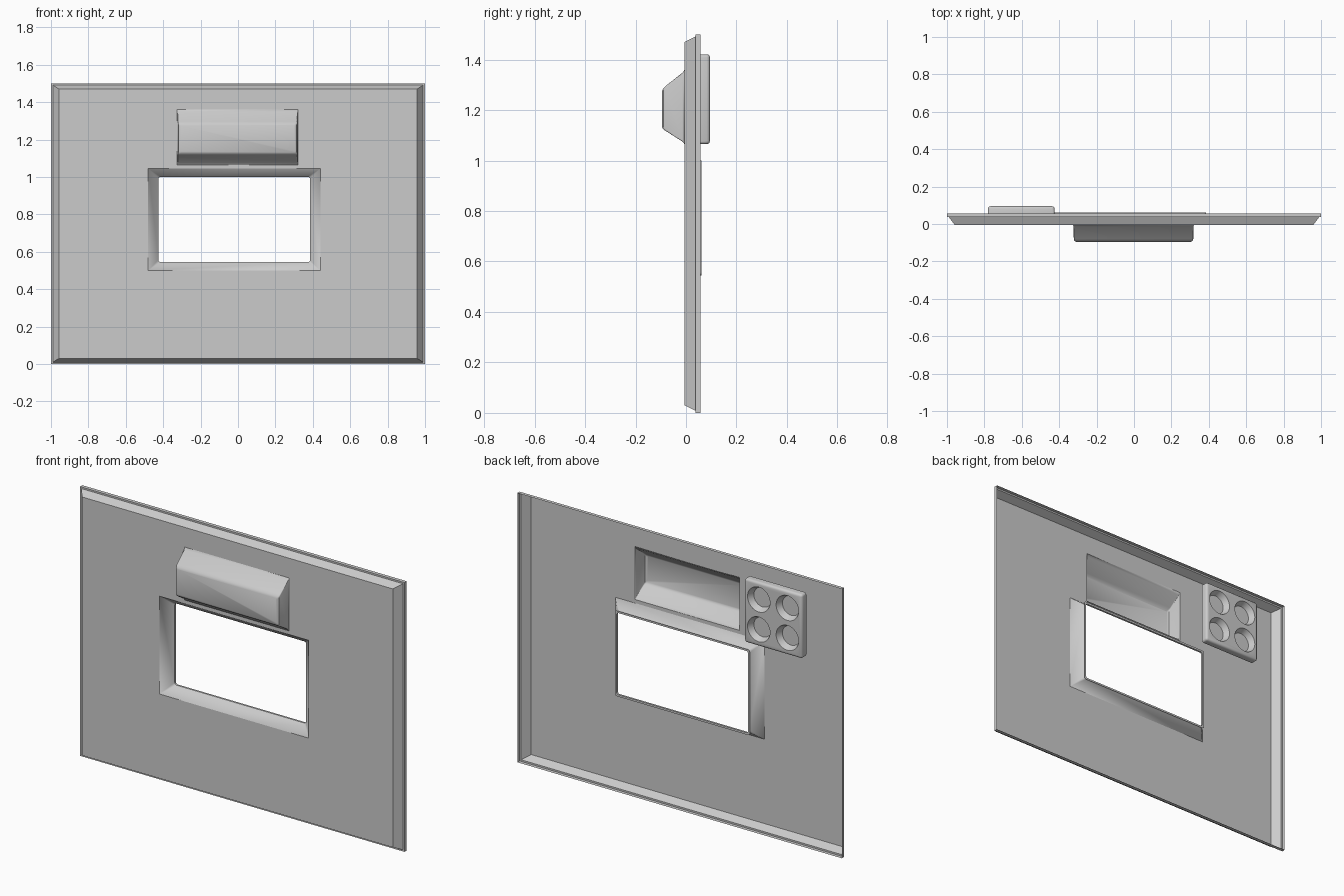
import bpy, bmesh, math
from mathutils import Matrix

if "Cube" in bpy.data.objects:
    bpy.data.objects.remove(bpy.data.objects["Cube"])

FRONT = -0.006   # y of the flat front sheet


def rect(x0, x1, z0, z1, y, r=0.0, n=4):
    """Rounded rectangle loop in the xz plane."""
    pts = []
    for cx, cz, a in ((x1 - r, z1 - r, 0), (x0 + r, z1 - r, 90),
                      (x0 + r, z0 + r, 180), (x1 - r, z0 + r, 270)):
        for i in range(n + 1):
            t = math.radians(a + 90 * i / n)
            pts.append((cx + r * math.cos(t), y, cz + r * math.sin(t)))
    return pts


def loft(bm, loops, cap=False):
    rings = [[bm.verts.new(p) for p in lp] for lp in loops]
    for a, b in zip(rings, rings[1:]):
        for i in range(len(a)):
            j = (i + 1) % len(a)
            bm.faces.new((a[i], a[j], b[j], b[i]))
    if cap:
        bm.faces.new(rings[-1])


def finish(bm, name):
    me = bpy.data.meshes.new(name)
    bm.to_mesh(me)
    bm.free()
    ob = bpy.data.objects.new(name, me)
    bpy.context.collection.objects.link(ob)
    return ob


def smooth(ob):
    bpy.ops.object.select_all(action='DESELECT')
    ob.select_set(True)
    bpy.context.view_layer.objects.active = ob
    bpy.ops.object.shade_smooth_by_angle(angle=math.radians(30))


# --- formed wall panel: flat sheet with openings for window and bump
bm = bmesh.new()
xs = [-0.958, -0.48, -0.325, 0.32, 0.44, 0.958]
zs = [0.03, 0.5, 1.045, 1.065, 1.36, 1.47]
grid = [[bm.verts.new((x, FRONT, z)) for z in zs] for x in xs]
for i in range(5):
    for j in range(5):
        if (j == 1 and 1 <= i <= 3) or (j == 3 and i == 2):
            continue
        bm.faces.new((grid[i][j], grid[i + 1][j], grid[i + 1][j + 1], grid[i][j + 1]))

# sloped border and rim
loft(bm, [rect(-0.958, 0.958, 0.03, 1.47, FRONT),
          rect(-0.99, 0.99, 0.009, 1.491, 0.037),
          rect(-1, 1, 0, 1.5, 0.037),
          rect(-1, 1, 0, 1.5, 0.057)])

# window funnel with a small lip behind
loft(bm, [rect(-0.48, 0.44, 0.5, 1.045, FRONT),
          rect(-0.425, 0.385, 0.545, 1.0, 0.05, 0.012),
          rect(-0.425, 0.385, 0.545, 1.0, 0.061, 0.012),
          rect(-0.436, 0.396, 0.534, 1.011, 0.061, 0.012)])

# hollow bump above the window, sloped above and below
loft(bm, [rect(-0.325, 0.32, 1.065, 1.36, FRONT),
          rect(-0.323, 0.318, 1.075, 1.348, -0.014, 0.003),
          rect(-0.322, 0.317, 1.117, 1.296, -0.080, 0.006),
          rect(-0.319, 0.314, 1.123, 1.287, -0.089, 0.008),
          rect(-0.310, 0.305, 1.132, 1.277, -0.095, 0.008)], cap=True)
bmesh.ops.remove_doubles(bm, verts=bm.verts, dist=0.0005)
bmesh.ops.recalc_face_normals(bm, faces=bm.faces)
bm.faces.ensure_lookup_table()
if bm.faces[0].normal.y > 0:
    bmesh.ops.reverse_faces(bm, faces=bm.faces)
smooth(finish(bm, "wall_panel"))

# --- socket block on the back
bm = bmesh.new()
cx, cz, half = -0.603, 1.243, 0.178
bmesh.ops.create_cube(bm, size=1, matrix=Matrix.Translation((cx, 0.0755, cz))
                      @ Matrix.Diagonal((2 * half, 0.039, 2 * half, 1)))
edges = [e for e in bm.edges if any(v.co.y > 0.08 for v in e.verts)]
bmesh.ops.bevel(bm, geom=edges, offset=0.013, segments=3, profile=0.5, affect='EDGES')
block = finish(bm, "socket_block")

# four tapered cups cut into the block
bm = bmesh.new()
for sx in (-1, 1):
    for sz in (-1, 1):
        m = Matrix.Translation((cx + sx * 0.088, 0.080, cz + sz * 0.083)) \
            @ Matrix.Rotation(-math.pi / 2, 4, 'X')
        bmesh.ops.create_cone(bm, cap_ends=True, segments=32, radius1=0.054,
                              radius2=0.071, depth=0.038, matrix=m)
cutter = finish(bm, "cup_cutter")
cutter.hide_render = True
mod = block.modifiers.new("cups", 'BOOLEAN')
mod.operation = 'DIFFERENCE'
mod.solver = 'EXACT'
mod.object = cutter
bpy.context.view_layer.objects.active = block
bpy.ops.object.modifier_apply(modifier=mod.name)
bpy.data.objects.remove(cutter)
smooth(block)
